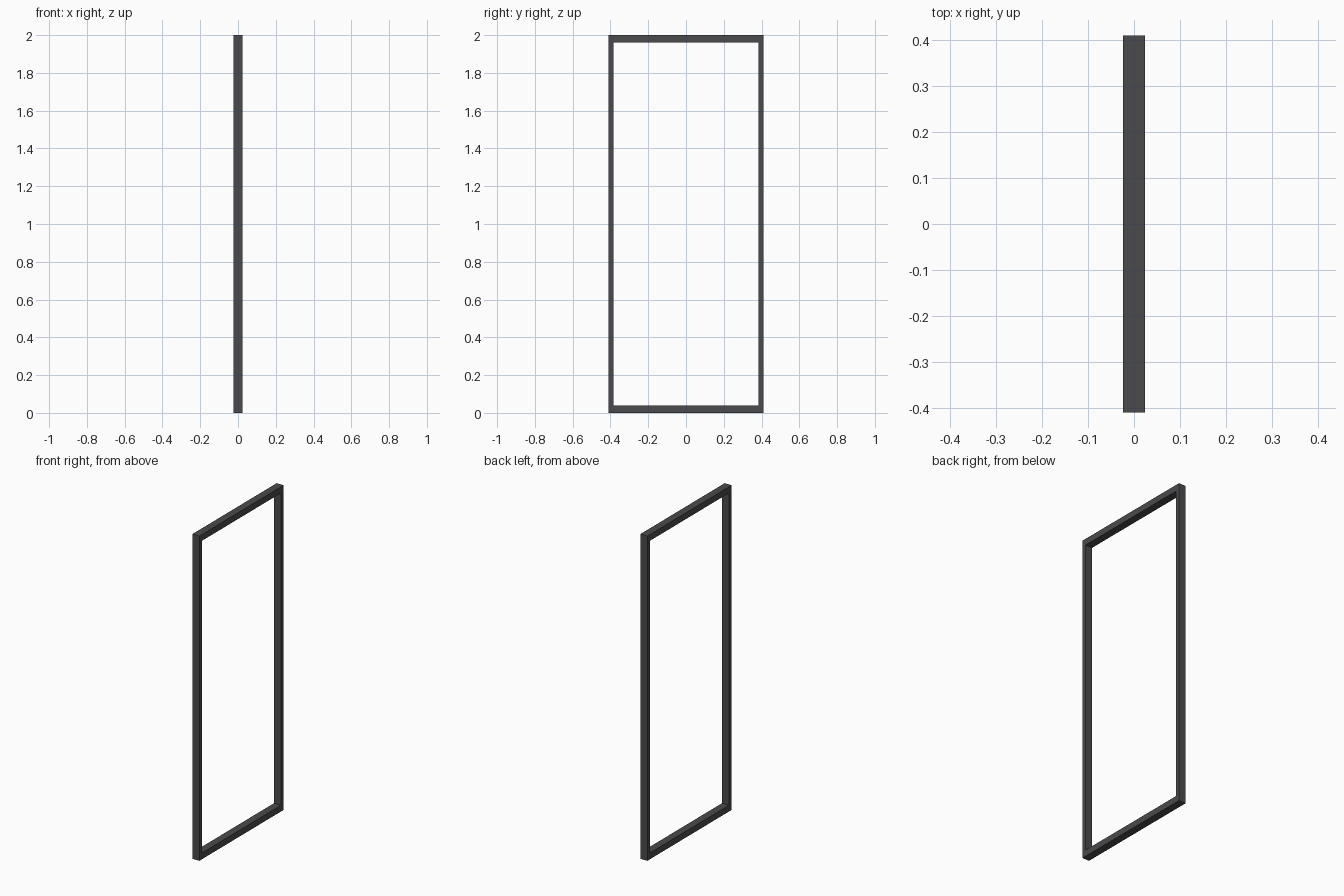
import bpy, bmesh

if "Cube" in bpy.data.objects:
    bpy.data.objects.remove(bpy.data.objects["Cube"])

W, H, D = 0.82, 2.0, 0.047      # outer width (y), height (z), depth (x)
POST, RAIL = 0.026, 0.039       # visible post width and rail height


def rect(bm, x, dy, dz):
    """Rectangle loop in the plane x, inset from the outer outline."""
    y = W / 2 - dy
    return [bm.verts.new(p) for p in
            ((x, -y, dz), (x, y, dz), (x, y, H - dz), (x, -y, H - dz))]


# Door frame: closed rectangular ring made by joining four outlines
bm = bmesh.new()
loops = [rect(bm, D / 2, 0, 0), rect(bm, D / 2, POST, RAIL),
         rect(bm, -D / 2, POST, RAIL), rect(bm, -D / 2, 0, 0)]
for i in range(4):
    a, b = loops[i], loops[(i + 1) % 4]
    for j in range(4):
        k = (j + 1) % 4
        bm.faces.new((a[j], a[k], b[k], b[j]))
bmesh.ops.recalc_face_normals(bm, faces=bm.faces)
mesh = bpy.data.meshes.new("door_frame")
bm.to_mesh(mesh)
bm.free()
frame = bpy.data.objects.new("door_frame", mesh)
bpy.context.collection.objects.link(frame)

# Dark painted metal
mat = bpy.data.materials.new("dark_metal")
mat.diffuse_color = (0.07, 0.07, 0.075, 1)
mat.use_nodes = True
mat.node_tree.nodes["Principled BSDF"].inputs["Base Color"].default_value = mat.diffuse_color
mesh.materials.append(mat)
